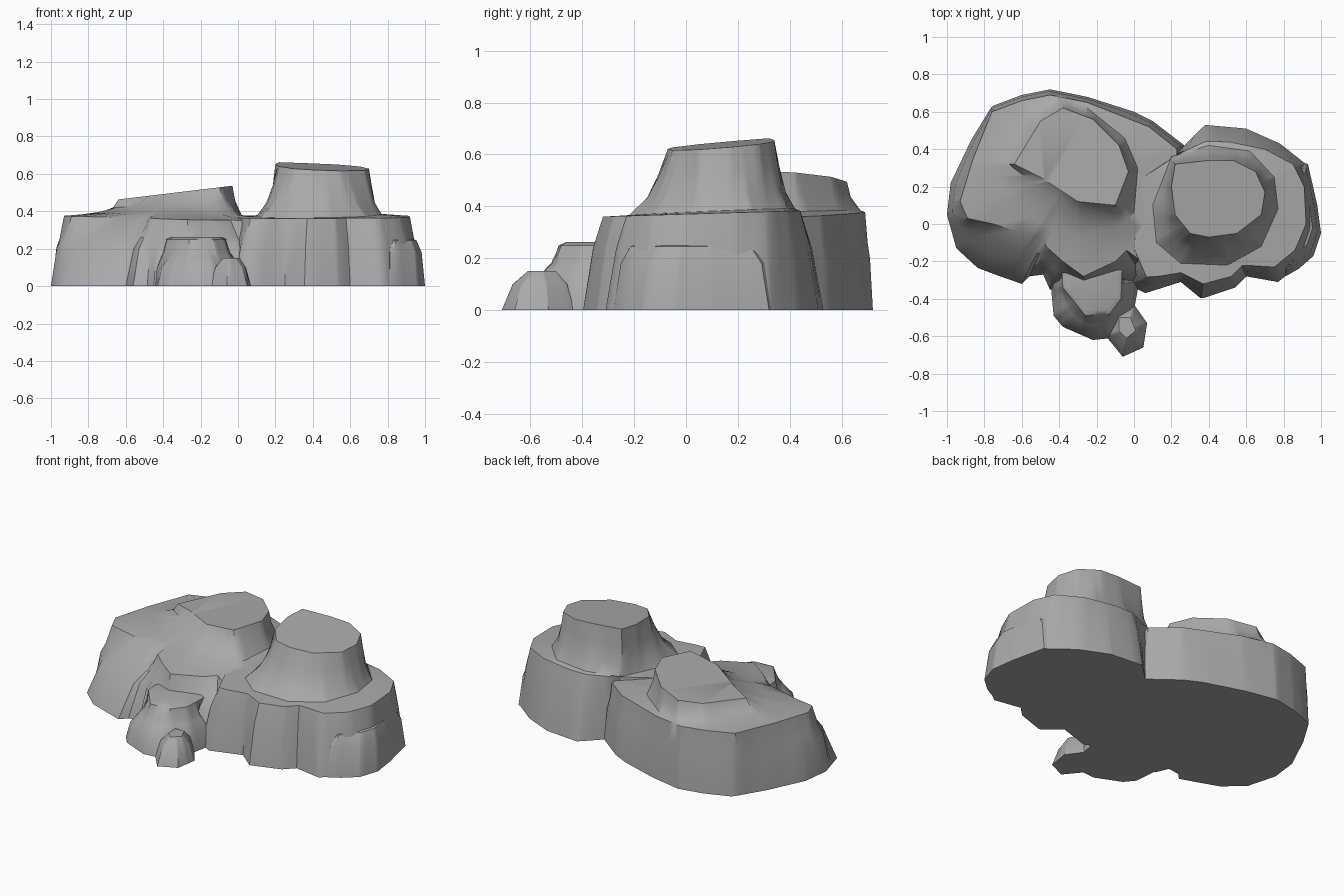
import bpy
import bmesh
import math
from mathutils import Vector

if "Cube" in bpy.data.objects:
    bpy.data.objects.remove(bpy.data.objects["Cube"], do_unlink=True)

stone = bpy.data.materials.new("grey stone")
stone.use_nodes = True
stone.diffuse_color = (0.4, 0.4, 0.4, 1)
stone.node_tree.nodes["Principled BSDF"].inputs["Base Color"].default_value = stone.diffuse_color


def radius(outline, centre, angle):
    """Distance from the centre to a closed outline in one direction."""
    direction = Vector((math.cos(angle), math.sin(angle)))
    best = 0
    for i, point in enumerate(outline):
        start = Vector(outline[i - 1]) - centre
        edge = Vector(point) - centre - start
        cross = direction.cross(edge)
        if abs(cross) < 1e-9:
            continue
        along = start.cross(edge) / cross
        part = start.cross(direction) / cross
        if along > 0 and -1e-6 <= part <= 1 + 1e-6:
            best = max(best, along)
    return best


def blend(first, second, amount):
    """Make a ring between two rings, as a function of direction."""
    return ("blend", first, second, amount)


def ring_radius(ring, centre, angle):
    if ring[0] == "blend":
        a = ring_radius(ring[1], centre, angle)
        b = ring_radius(ring[2], centre, angle)
        return a + (b - a) * ring[3]
    return radius(ring, centre, angle)


def loft(name, centre, layers, sharp=38):
    """Skin a stack of (ring, height, slope along x, slope along y)."""
    centre = Vector(centre)
    angles = [math.tau * i / 40 - math.pi for i in range(40)]
    for ring, *_ in layers:
        if ring[0] != "blend":
            angles += [math.atan2(y - centre.y, x - centre.x) for x, y in ring]
    kept = []
    for angle in sorted(angles):
        if not kept or angle - kept[-1] > 0.015:
            kept.append(angle)
    bm = bmesh.new()
    rows = []
    for ring, height, slope_x, slope_y in layers:
        row = []
        for angle in kept:
            r = ring_radius(ring, centre, angle)
            x = centre.x + r * math.cos(angle)
            y = centre.y + r * math.sin(angle)
            row.append(bm.verts.new((x, y, height + slope_x * x + slope_y * y)))
        rows.append(row)
    for low, high in zip(rows, rows[1:]):
        for i in range(len(kept)):
            bm.faces.new((low[i - 1], low[i], high[i], high[i - 1]))
    bm.faces.new(rows[0])
    bm.faces.new(rows[-1])
    bmesh.ops.recalc_face_normals(bm, faces=bm.faces)
    mesh = bpy.data.meshes.new(name)
    bm.to_mesh(mesh)
    bm.free()
    mesh.materials.append(stone)
    obj = bpy.data.objects.new(name, mesh)
    bpy.context.collection.objects.link(obj)
    bpy.ops.object.select_all(action="DESELECT")
    obj.select_set(True)
    bpy.context.view_layer.objects.active = obj
    bpy.ops.object.shade_smooth_by_angle(angle=math.radians(sharp))
    return obj


# Left rock: broad terrace with a low, sloping peak
left_foot = [(-1, .05), (-.95, -.13), (-.83, -.24), (-.6, -.32), (-.56, -.28),
             (-.48, -.27), (-.45, -.35), (-.04, -.33), (.06, -.34), (.2, -.2),
             (.27, .42), (.1, .55), (0, .6), (-.25, .68), (-.45, .72),
             (-.6, .69), (-.76, .63), (-.87, .45), (-.98, .22)]
left_rim = [(-.93, .12), (-.89, .03), (-.75, 0), (-.53, -.07), (-.48, -.05),
            (-.47, -.12), (-.38, -.2), (-.27, -.28), (-.1, -.2), (-.04, -.14),
            (.04, -.2), (.2, -.1), (.23, .4), (.08, .52), (-.25, .65),
            (-.45, .69), (-.6, .66), (-.76, .6), (-.86, .35)]
left_peak_foot = [(-.75, .3), (-.68, .15), (-.5, 0), (-.3, -.06), (-.1, -.03),
                  (0, .06), (.02, .3), (-.05, .46), (-.25, .62), (-.4, .67), (-.57, .6)]
left_peak_top = [(-.64, .32), (-.5, .25), (-.3, .12), (-.1, .1), (-.03, .28),
                 (-.08, .42), (-.22, .56), (-.38, .62), (-.5, .55)]
loft("left_rock", (-.3, .3), [
    (left_foot, 0, 0, 0),
    (blend(left_foot, left_rim, .35), .2, 0, 0),
    (blend(left_foot, left_rim, .65), .26, 0, 0),
    (left_rim, .355, -.02, .02),
    (left_peak_foot, .38, -.02, 0),
    (blend(left_peak_foot, left_peak_top, .7), .46, .06, 0),
    (left_peak_top, .54, .12, 0)])

# Right rock: terrace with a tall flared stump
right_foot = [(.06, -.37), (.25, -.31), (.36, -.4), (.54, -.34), (.6, -.28),
              (.77, -.31), (.87, -.23), (.94, -.15), (.97, -.04), (.96, .1),
              (.92, .32), (.78, .43), (.6, .51), (.38, .53), (.27, .42),
              (.05, .3), (-.02, -.15), (-.02, -.33)]
right_rim = [(.07, -.29), (.25, -.26), (.37, -.32), (.52, -.28), (.58, -.22),
             (.75, -.23), (.86, -.14), (.92, 0), (.91, .2), (.85, .32),
             (.7, .4), (.5, .44), (.38, .44), (.25, .38), (.05, .25), (0, -.13)]
stump_foot = [(.1, .1), (.12, -.1), (.25, -.21), (.5, -.22), (.68, -.12),
              (.77, .08), (.75, .25), (.62, .39), (.4, .42), (.2, .36)]
stump_top = [(.22, .32), (.2, .2), (.22, .05), (.3, -.05), (.4, -.07), (.55, -.05),
             (.68, .05), (.7, .17), (.65, .28), (.53, .34), (.4, .34)]
loft("right_rock", (.45, .1), [
    (right_foot, 0, 0, 0),
    (blend(right_foot, right_rim, .5), .24, 0, 0),
    (right_rim, .37, 0, .03),
    (stump_foot, .37, .01, .04),
    (blend(stump_foot, stump_top, .45), .44, 0, .04),
    (blend(stump_foot, stump_top, .75), .53, 0, .06),
    (stump_top, .645, -.045, .085)])

# Bulging ledge low on the outer right side
ledge = [(.81, -.28), (.88, -.24), (.96, -.17), (1, -.05), (.98, .1), (.93, .32),
         (.8, .37), (.75, 0)]
ledge_core = [(.84, -.1), (.86, .25), (.8, .2)]
loft("right_ledge", (.84, .05), [
    (ledge, 0, 0, 0),
    (blend(ledge, ledge_core, .12), .18, 0, 0),
    (blend(ledge, ledge_core, .3), .245, 0, 0),
    (blend(ledge, ledge_core, .6), .26, 0, 0)])

# Front steps: low shelf, raised block and a small knob
shelf = [(-.45, -.27), (-.43, -.49), (-.38, -.55), (-.22, -.62), (-.12, -.61),
         (0, -.46), (.03, -.3)]
block = [(-.39, -.2), (-.38, -.34), (-.26, -.49), (-.13, -.48), (-.07, -.4), (-.06, -.2)]
loft("front_steps", (-.22, -.36), [
    (shelf, 0, 0, 0),
    (blend(shelf, block, .2), .1, 0, 0),
    (blend(shelf, block, .6), .16, 0, 0),
    (blend(shelf, block, .75), .18, 0, 0),
    (block, .25, 0, 0),
    (blend(block, [(-.3, -.3), (-.2, -.42), (-.12, -.3)], .3), .262, 0, 0)])
knob = [(-.15, -.6), (-.06, -.71), (.05, -.66), (.07, -.53), (0, -.43), (-.12, -.45)]
knob_top = [(-.08, -.57), (-.04, -.61), (.01, -.57), (-.02, -.5), (-.08, -.5)]
loft("front_knob", (-.04, -.56), [
    (knob, 0, 0, 0),
    (blend(knob, knob_top, .4), .1, 0, 0),
    (knob_top, .15, 0, 0)])
